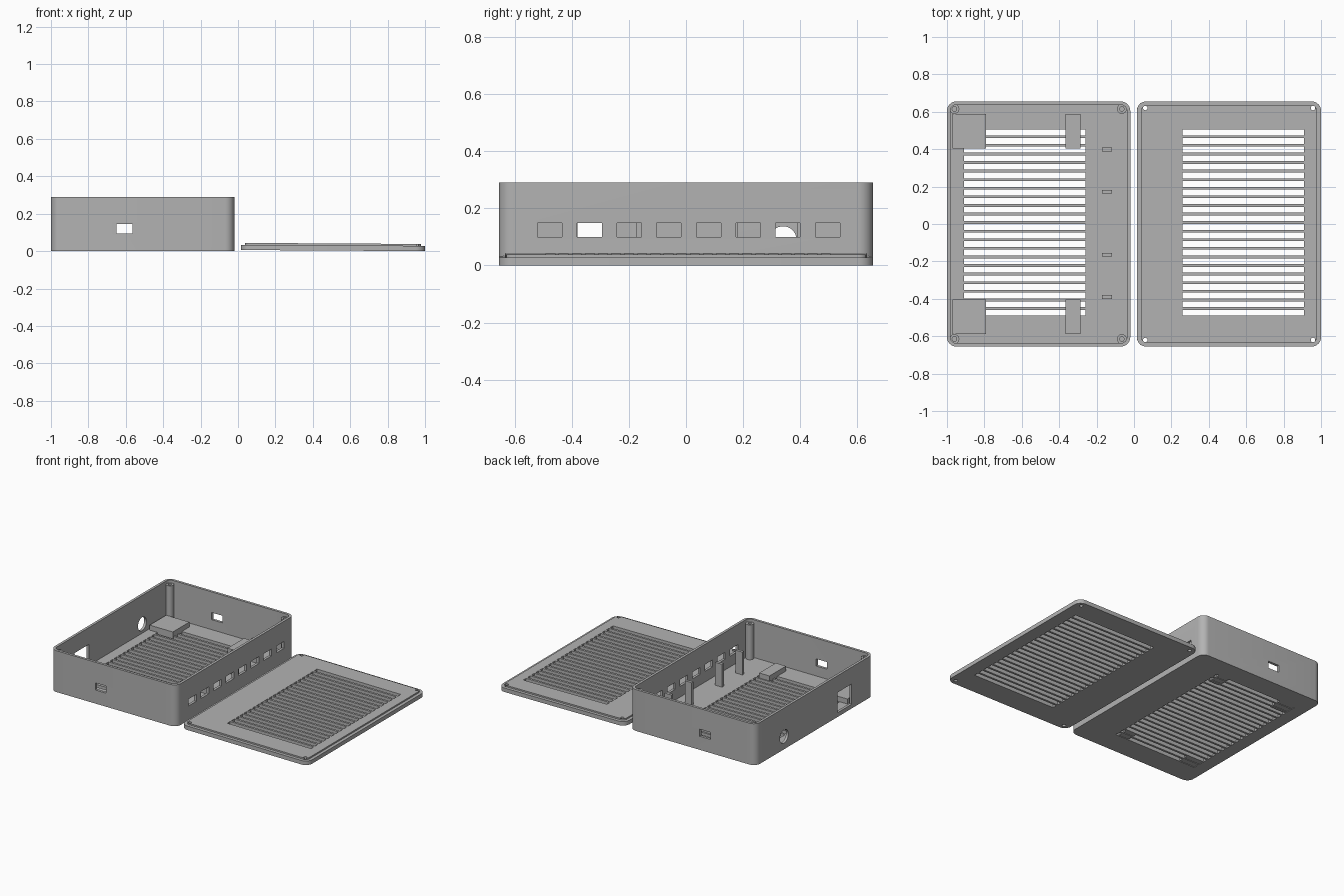
import bpy, bmesh
from math import radians, atan2
from mathutils import Matrix, Vector

cube = bpy.data.objects.get("Cube")
if cube:
    bpy.data.objects.remove(cube, do_unlink=True)

grey = bpy.data.materials.new("plain grey")
grey.use_nodes = True
colour = (0.45, 0.45, 0.45, 1)
grey.diffuse_color = colour
grey.node_tree.nodes["Principled BSDF"].inputs["Base Color"].default_value = colour

HALF_Y, BOX_H, WALL, FLOOR, CORNER = 0.655, 0.29, 0.018, 0.025, 0.05


def new_object(name, bm):
    mesh = bpy.data.meshes.new(name)
    bm.to_mesh(mesh)
    bm.free()
    mesh.materials.append(grey)
    obj = bpy.data.objects.new(name, mesh)
    bpy.context.collection.objects.link(obj)
    return obj


def add_box(bm, x, y, z):
    """Box between the given (low, high) ranges."""
    lo, hi = Vector((x[0], y[0], z[0])), Vector((x[1], y[1], z[1]))
    m = Matrix.Translation((lo + hi) / 2) @ Matrix.Diagonal((*(hi - lo), 1))
    return bmesh.ops.create_cube(bm, size=1, matrix=m)["verts"]


def add_rounded(bm, x, y, z, radius):
    """Box with rounded vertical edges."""
    verts = add_box(bm, x, y, z)
    edges = {e for v in verts for e in v.link_edges
             if abs(e.verts[0].co.z - e.verts[1].co.z) > 0.001}
    bmesh.ops.bevel(bm, geom=list(edges), offset=radius, segments=8,
                    profile=0.5, affect='EDGES')


def add_cylinder(bm, centre, radius, depth, axis='Z'):
    m = Matrix.Translation(centre)
    if axis == 'X':
        m = m @ Matrix.Rotation(radians(90), 4, 'Y')
    bmesh.ops.create_cone(bm, cap_ends=True, segments=32, radius1=radius,
                          radius2=radius, depth=depth, matrix=m)


def cut(obj, bm):
    """Carve the shapes in bm out of obj."""
    cutter = new_object("cutter", bm)
    cutter.hide_render = True
    mod = obj.modifiers.new("cut", 'BOOLEAN')
    mod.operation, mod.solver, mod.object = 'DIFFERENCE', 'EXACT', cutter
    bpy.context.view_layer.objects.active = obj
    bpy.ops.object.modifier_apply(modifier=mod.name)
    bpy.data.objects.remove(cutter, do_unlink=True)


def smooth(obj):
    bpy.ops.object.select_all(action='DESELECT')
    obj.select_set(True)
    bpy.context.view_layer.objects.active = obj
    bpy.ops.object.shade_smooth_by_angle(angle=radians(30))


def add_slots(bm, x, count=22, width=0.031, start=-0.49, end=0.505):
    """Row of long ventilation slots."""
    pitch = (end - start - width) / (count - 1)
    for i in range(count):
        y = start + i * pitch
        add_box(bm, x, (y, y + width), (-0.1, 0.1))


# Case shell, hollowed from above
bm = bmesh.new()
add_rounded(bm, (-1, -0.02), (-HALF_Y, HALF_Y), (0, BOX_H), CORNER)
shell = new_object("case_shell", bm)
bm = bmesh.new()
add_rounded(bm, (-1 + WALL, -0.02 - WALL), (-HALF_Y + WALL, HALF_Y - WALL),
            (FLOOR, BOX_H + 0.1), CORNER - WALL)
cut(shell, bm)

# Floor slots and wall openings
bm = bmesh.new()
add_slots(bm, (-0.91, -0.26))
for side in (-1, 1):
    add_box(bm, (-0.65, -0.565), (side * HALF_Y - 0.05, side * HALF_Y + 0.05),
            (0.095, 0.145))
for i in range(8):
    y = -0.52 + i * 0.139
    add_box(bm, (-0.08, 0.02), (y, y + 0.086), (0.1, 0.148))
add_box(bm, (-1.05, -0.95), (-0.41, -0.25), (0.03, 0.172))
add_cylinder(bm, (-1, 0.34, 0.09), 0.047, 0.1, 'X')
cut(shell, bm)
smooth(shell)

# Screw posts in the corners
for x, side_x in ((-0.96, "right"), (-0.065, "left")):
    for y, side_y in ((-0.615, "front"), (0.615, "back")):
        bm = bmesh.new()
        add_cylinder(bm, (x, y, 0.1425), 0.026, 0.255)
        post = new_object(f"screw_post_{side_y}_{side_x}", bm)
        bm = bmesh.new()
        add_cylinder(bm, (x, y, 0.2), 0.012, 0.3)
        cut(post, bm)
        smooth(post)

# Board supports on the floor
for sign, end in ((-1, "front"), (1, "back")):
    y = sorted((sign * 0.405, sign * 0.588))
    for name, x in (("wide", (-0.97, -0.79)), ("narrow", (-0.365, -0.285))):
        bm = bmesh.new()
        add_box(bm, x, y, (0.004, 0.06))
        new_object(f"{name}_support_{end}", bm)

# Upright pegs behind the port row
for i, y in enumerate((-0.39, -0.165, 0.172, 0.398)):
    bm = bmesh.new()
    add_box(bm, (-0.172, -0.118), (y - 0.01, y + 0.01), (0.02, 0.185))
    new_object(f"board_peg_{i + 1}", bm)

# Lid: plate with a raised inner step, slots and screw holes
bm = bmesh.new()
add_rounded(bm, (0.015, 1), (-HALF_Y, HALF_Y), (0, 0.028), CORNER)
lid = new_object("lid_plate", bm)
bm = bmesh.new()
add_rounded(bm, (0.037, 0.978), (-HALF_Y + 0.022, HALF_Y - 0.022),
            (0.028, 0.038), CORNER - 0.022)
step = new_object("lid_step", bm)
for part in (lid, step):
    bm = bmesh.new()
    add_slots(bm, (0.26, 0.91))
    for x in (0.06, 0.957):
        for y in (-0.62, 0.62):
            add_cylinder(bm, (x, y, 0), 0.012, 0.2)
    cut(part, bm)
    smooth(part)
    # The lid rests at a very slight tilt
    tilt = Matrix.Rotation(atan2(0.006, 1), 4, 'Y')
    pivot = Matrix.Translation((1, 0, 0))
    part.data.transform(pivot @ tilt @ pivot.inverted())
